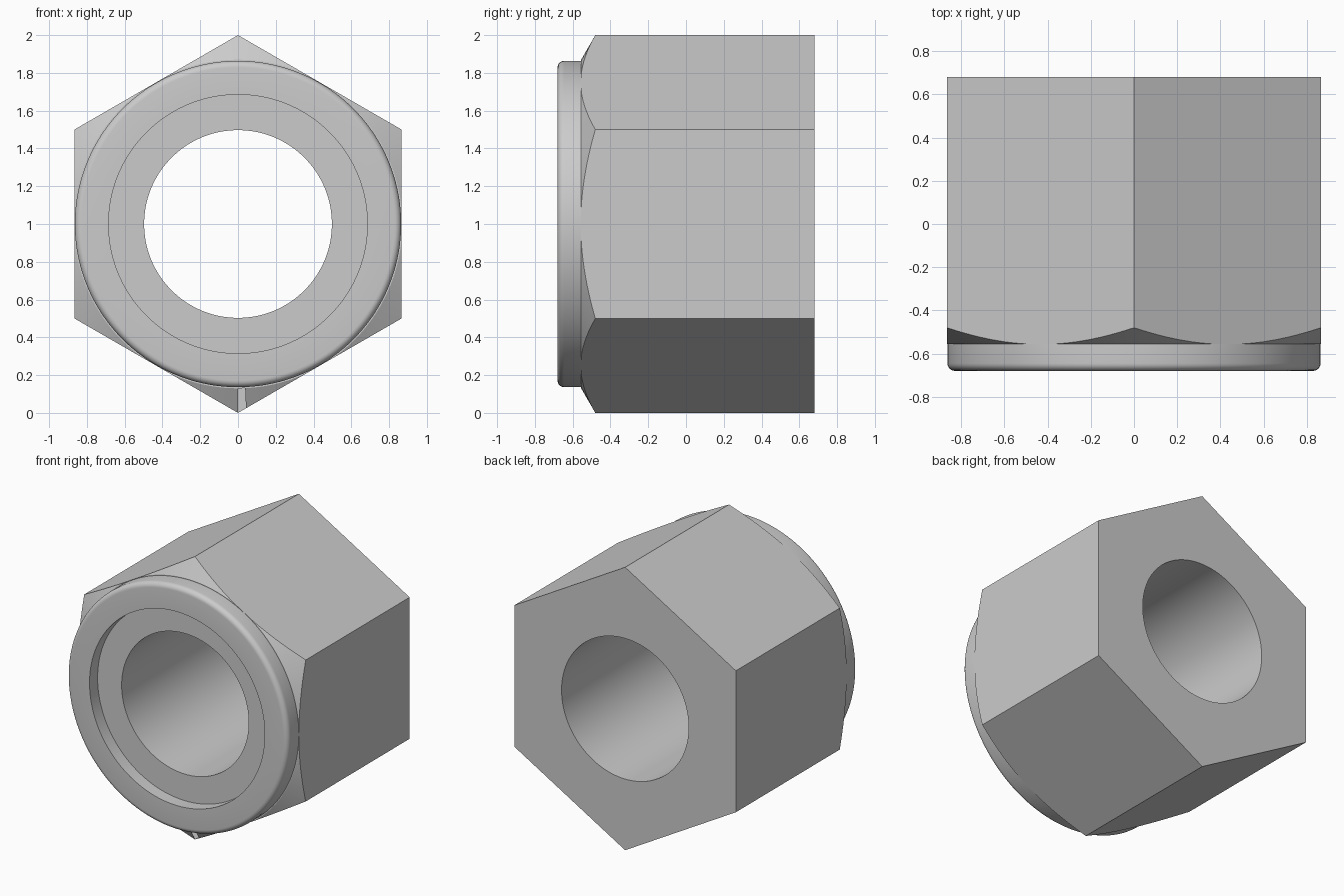
import bpy, bmesh
from math import sin, cos, pi, radians

if "Cube" in bpy.data.objects:
    bpy.data.objects.remove(bpy.data.objects["Cube"])

SEG = 144


def rings_to_object(name, rings, closed):
    """Skin a list of point rings; close as a loop (lathe) or cap the ends (prism)."""
    bm = bmesh.new()
    vs = [[bm.verts.new(p) for p in ring] for ring in rings]
    n = len(vs[0])
    for k in range(len(vs) if closed else len(vs) - 1):
        a, b = vs[k], vs[(k + 1) % len(vs)]
        for i in range(n):
            j = (i + 1) % n
            bm.faces.new((a[i], a[j], b[j], b[i]))
    if not closed:
        bm.faces.new(vs[0])
        bm.faces.new(vs[-1])
    bmesh.ops.recalc_face_normals(bm, faces=bm.faces)
    me = bpy.data.meshes.new(name)
    bm.to_mesh(me)
    bm.free()
    ob = bpy.data.objects.new(name, me)
    bpy.context.collection.objects.link(ob)
    return ob


def ring(r, y, n):
    """Circle or polygon around the y axis at height 1, first point at the top."""
    return [(r * sin(2 * pi * i / n), y, 1 + r * cos(2 * pi * i / n)) for i in range(n)]


# Turned profile (radius, y): bore, recess, rounded collar, corner chamfer
R, FRONT, FILLET = 0.864, -0.68, 0.035
profile = [(0.497, 0.8), (0.497, -0.59), (0.685, -0.59), (0.685, FRONT)]
for k in range(7):
    a = k / 6 * pi / 2
    profile.append((R - FILLET + FILLET * sin(a), FRONT + FILLET - FILLET * cos(a)))
profile += [(R, -0.555), (0.87, -0.555), (1.2, -0.365), (1.2, 0.8)]
nut = rings_to_object("hex_nut", [ring(r, y, SEG) for r, y in profile], True)

# Hexagonal body the turned shape is trimmed to
hexagon = rings_to_object("hex_cutter", [ring(1, -0.9, 6), ring(1, 0.68, 6)], False)
hexagon.hide_render = True

mod = nut.modifiers.new("hex_trim", 'BOOLEAN')
mod.operation = 'INTERSECT'
mod.solver = 'EXACT'
mod.object = hexagon

bpy.ops.object.select_all(action='DESELECT')
nut.select_set(True)
bpy.context.view_layer.objects.active = nut
bpy.ops.object.modifier_apply(modifier=mod.name)
bpy.data.objects.remove(hexagon)
bpy.ops.object.shade_smooth_by_angle(angle=radians(28))
